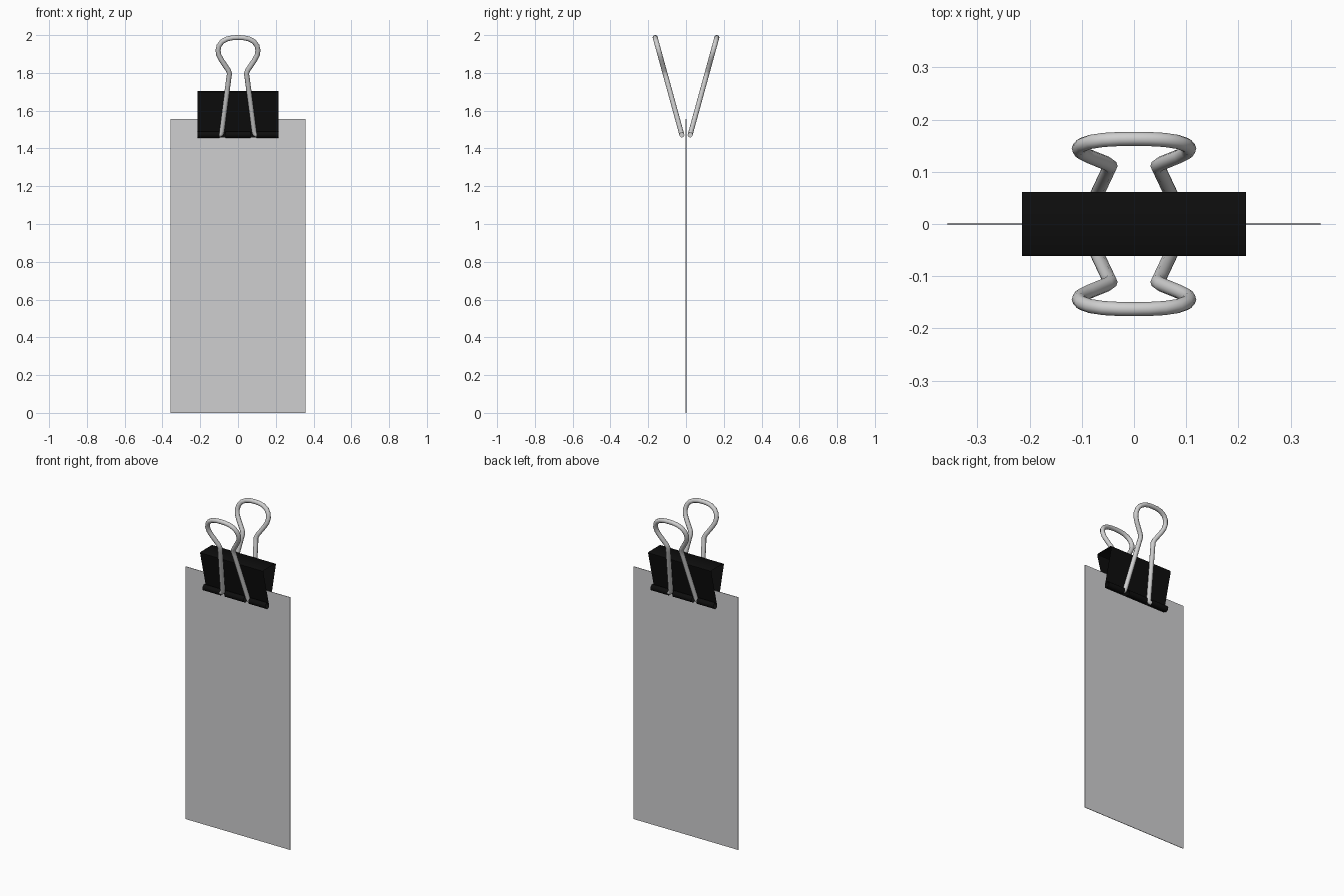
import bpy, math

if "Cube" in bpy.data.objects:
    bpy.data.objects.remove(bpy.data.objects["Cube"])


def mat(name, c):
    m = bpy.data.materials.new(name)
    m.diffuse_color = (*c, 1)
    m.use_nodes = True
    m.node_tree.nodes["Principled BSDF"].inputs["Base Color"].default_value = m.diffuse_color
    return m


PAPER = mat("paper grey", (0.62, 0.62, 0.63))
BLACK = mat("clip black", (0.004, 0.004, 0.004))
STEEL = mat("steel", (0.62, 0.62, 0.62))


def mesh_object(name, verts, faces, material):
    me = bpy.data.meshes.new(name)
    me.from_pydata(verts, [], faces)
    me.materials.append(material)
    ob = bpy.data.objects.new(name, me)
    bpy.context.collection.objects.link(ob)
    return ob


def smooth(ob, angle):
    bpy.ops.object.select_all(action='DESELECT')
    ob.select_set(True)
    bpy.context.view_layer.objects.active = ob
    bpy.ops.object.shade_smooth_by_angle(angle=math.radians(angle))


def strip(name, profile, x0, x1):
    """Thin sheet: a (y, z) profile swept along x."""
    verts = [(x, y, z) for y, z in profile for x in (x0, x1)]
    faces = [(2 * i, 2 * i + 1, 2 * i + 3, 2 * i + 2) for i in range(len(profile) - 1)]
    ob = mesh_object(name, verts, faces, BLACK)
    smooth(ob, 35)
    return ob


# paper sheet
bpy.ops.mesh.primitive_cube_add(size=1, location=(0, 0, 0.7775))
paper = bpy.context.object
paper.name = "paper_sheet"
paper.scale = (0.714, 0.003, 1.555)
bpy.ops.object.transform_apply(location=False, rotation=False, scale=True)
paper.data.materials.append(PAPER)

# folded spring body of the clip
W = 0.215
half = [(0.004, 1.458), (0.0055, 1.475), (0.0605, 1.692), (0.061, 1.700), (0.055, 1.704)]
strip("clip_body", [(-y, z) for y, z in half] + half[::-1], -W, W)

# rolled lips that hold the wire, with gaps where the wire leaves
for side, s in (("front", -1), ("back", 1)):
    roll = [(s * (0.022 + 0.018 * math.cos(a)), 1.473 + 0.018 * math.sin(a))
            for a in (math.radians(180 + 360 * k / 14) for k in range(15))]
    for part, a, b in (("left", -W, -0.098), ("middle", -0.066, 0.066), ("right", 0.098, W)):
        strip(f"{side}_{part}_lip", roll, a, b)

# wire handles: half outline (x, z), mirrored, tilted outward
right = [(0.112, 1.472), (0.096, 1.472), (0.088, 1.478), (0.085, 1.492),
         (0.049, 1.77), (0.045, 1.797), (0.052, 1.815),
         (0.088, 1.868), (0.102, 1.895), (0.106, 1.92), (0.100, 1.945),
         (0.084, 1.966), (0.058, 1.980), (0.028, 1.986)]
path = right + [(0, 1.987)] + [(-x, z) for x, z in right[::-1]]
for side, s in (("front", -1), ("back", 1)):
    cu = bpy.data.curves.new(side + "_handle", 'CURVE')
    cu.dimensions = '3D'
    cu.bevel_depth = 0.0135
    cu.bevel_resolution = 3
    cu.use_fill_caps = True
    sp = cu.splines.new('POLY')
    sp.points.add(len(path) - 1)
    for p, (x, z) in zip(sp.points, path):
        p.co = (x, s * (0.022 + (z - 1.472) * 0.274), z, 1)
    cu.materials.append(STEEL)
    ob = bpy.data.objects.new(side + "_handle", cu)
    bpy.context.collection.objects.link(ob)
    bpy.ops.object.select_all(action='DESELECT')
    ob.select_set(True)
    bpy.context.view_layer.objects.active = ob
    bpy.ops.object.convert(target='MESH')
    smooth(bpy.context.object, 50)
